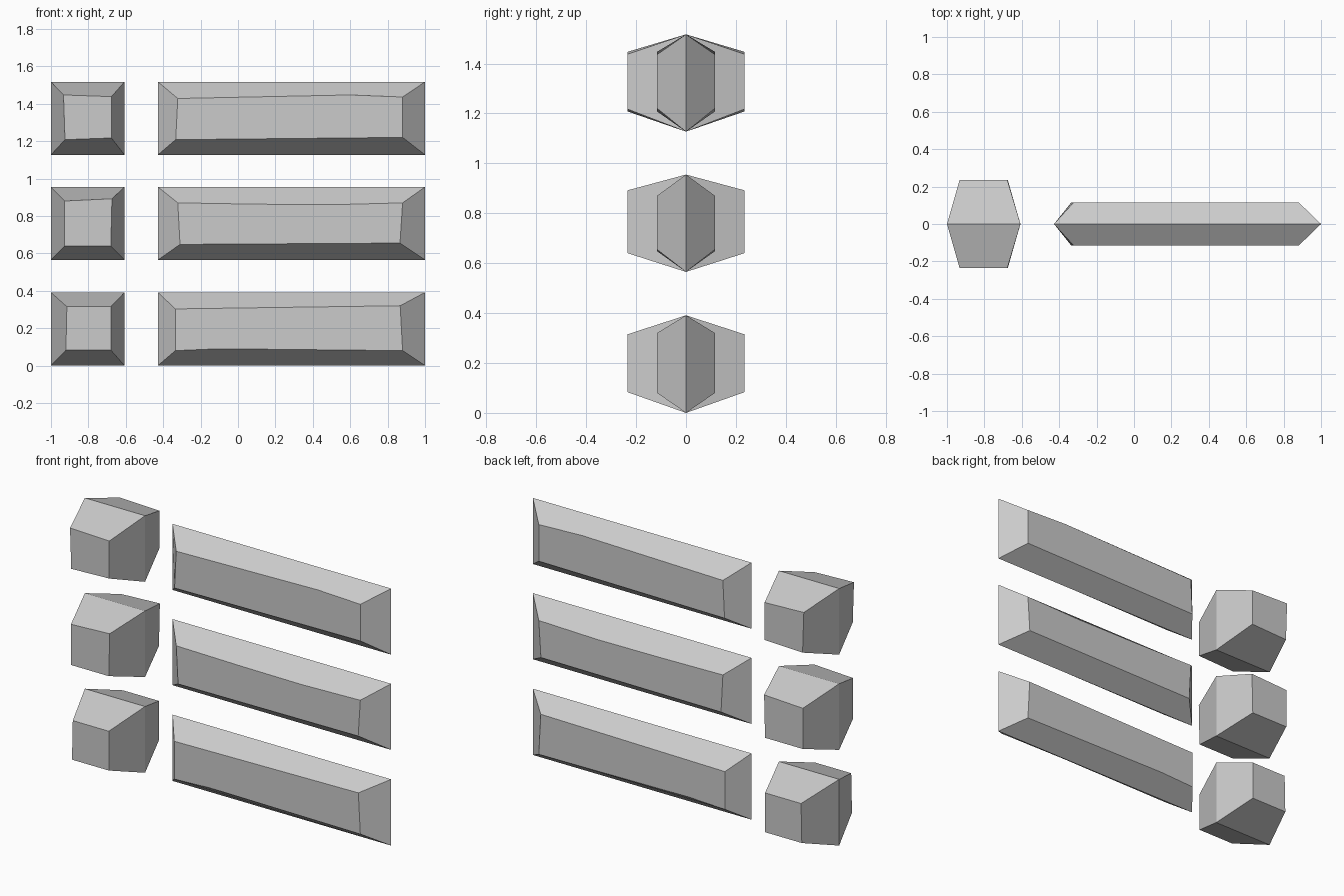
import bpy, bmesh

if "Cube" in bpy.data.objects:
    bpy.data.objects.remove(bpy.data.objects["Cube"])


def gem_block(name, x0, x1, z0, z1, depth, bottom, right, top, left):
    """Bevelled block: a rectangular rim at y=0 and a hand-cut flat face at y=-depth.
    Each side lists its face points (x, z) from corner to corner, anticlockwise."""
    bm = bmesh.new()
    rim = [bm.verts.new((x, 0, z)) for x, z in ((x0, z0), (x1, z0), (x1, z1), (x0, z1))]
    sides, cache = (bottom, right, top, left), {}

    def face_vert(p):
        if p not in cache:
            cache[p] = bm.verts.new((p[0], -depth, p[1]))
        return cache[p]

    outline = []
    for i, pts in enumerate(sides):
        inner = [face_vert(p) for p in pts]
        outline += inner[:-1]
        bm.faces.new([rim[i], rim[(i + 1) % 4]] + inner[::-1])
    bm.faces.new(outline)
    bmesh.ops.recalc_face_normals(bm, faces=bm.faces)
    # the open half may be recalculated inwards, so make the front face look at -y
    bm.faces.ensure_lookup_table()
    if bm.faces[-1].normal.y > 0:
        bmesh.ops.reverse_faces(bm, faces=bm.faces)
    me = bpy.data.meshes.new(name)
    bm.to_mesh(me)
    bm.free()
    ob = bpy.data.objects.new(name, me)
    bpy.context.collection.objects.link(ob)
    # back half
    mir = ob.modifiers.new("back_half", 'MIRROR')
    mir.use_axis = (False, True, False)


def block(name, xs, zs, depth, bl, br, tr, tl, low=(), high=()):
    gem_block(name, *xs, *zs, depth,
              [bl, *low, br], [br, tr], [tr, *high, tl], [tl, bl])


rows = {"bottom": (0, 0.391), "middle": (0.565, 0.955), "top": (1.127, 1.517)}

# bullets: corners bottom-left, bottom-right, top-right, top-left
bullets = {
    "bottom": ((-.92, .083), (-.68, .083), (-.68, .315), (-.915, .315)),
    "middle": ((-.927, .64), (-.68, .64), (-.674, .892), (-.927, .88)),
    "top": ((-.925, 1.208), (-.677, 1.217), (-.677, 1.438), (-.933, 1.447)),
}
# bars: same corners, plus slight kinks along the long edges
bars = {
    "bottom": ((-.335, .08), (.88, .08), (.867, .32), (-.335, .303), ((-.1, .09),), ()),
    "middle": ((-.31, .648), (.866, .655), (.88, .87), (-.322, .87), (), ((.5, .86), (.1, .863))),
    "top": ((-.333, 1.208), (.88, 1.22), (.88, 1.436), (-.322, 1.428), (), ((.6, 1.447),)),
}
for row, zs in rows.items():
    block(row + "_bullet", (-1, -.607), zs, .234, *bullets[row])
    block(row + "_bar", (-.428, 1), zs, .116, *bars[row])
